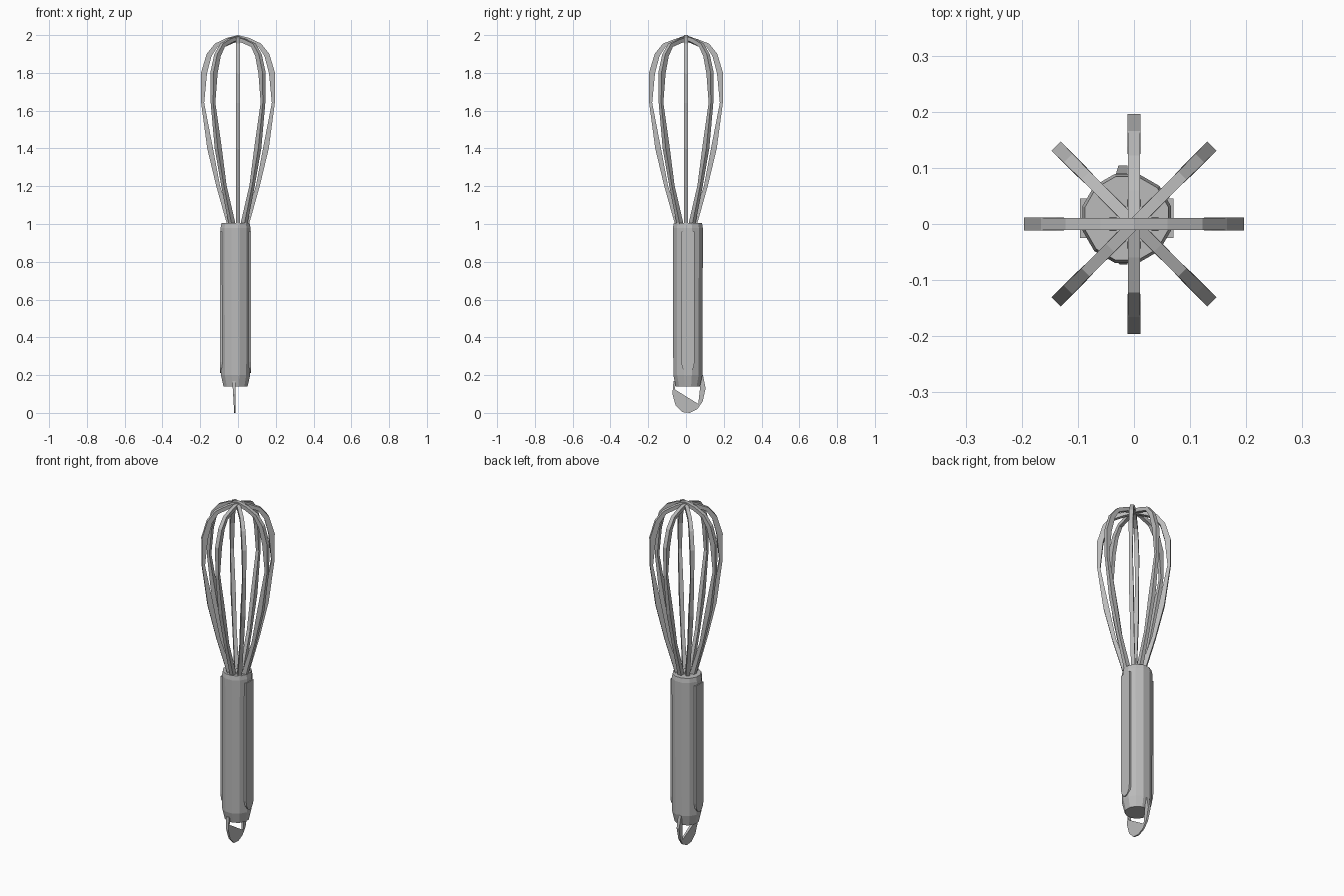
import bpy, bmesh, math
from mathutils import Matrix, Vector

cube = bpy.data.objects.get("Cube")
if cube:
    bpy.data.objects.remove(cube, do_unlink=True)

grey = bpy.data.materials.new("plain grey")
grey.use_nodes = True
colour = (0.5, 0.5, 0.5, 1)
grey.diffuse_color = colour
grey.node_tree.nodes["Principled BSDF"].inputs["Base Color"].default_value = colour


def finish(bm, name):
    bmesh.ops.recalc_face_normals(bm, faces=bm.faces)
    mesh = bpy.data.meshes.new(name)
    bm.to_mesh(mesh)
    bm.free()
    mesh.materials.append(grey)
    obj = bpy.data.objects.new(name, mesh)
    bpy.context.collection.objects.link(obj)
    return obj


def loft(rings, name):
    """Skin matching rings of points and cap both ends."""
    bm = bmesh.new()
    loops = [[bm.verts.new(p) for p in ring] for ring in rings]
    n = len(loops[0])
    for a, b in zip(loops, loops[1:]):
        for i in range(n):
            j = (i + 1) % n
            bm.faces.new((a[i], a[j], b[j], b[i]))
    bm.faces.new(loops[0])
    bm.faces.new(loops[-1])
    return finish(bm, name)


# Handle: faceted grip with a chamfered foot
CX, CY, SIDES = -0.013, 0.01, 12


def circle(r, z):
    angles = [math.tau * (i + 0.5) / SIDES for i in range(SIDES)]
    return [(CX + r * math.cos(a), CY + r * math.sin(a), z) for a in angles]


loft([circle(0.066, 0.14), circle(0.08, 0.2), circle(0.082, 0.98),
      circle(0.077, 1.005)], "handle")


# Raised grip panels with rounded lower ends, on both sides of the handle
def grip_panel(name, side):
    bm = bmesh.new()
    outline = [(CY + 0.035, 0.96), (CY - 0.035, 0.96)]
    for i in range(7):
        a = math.pi * (1 + i / 6)
        outline.append((CY + 0.035 * math.cos(a), 0.27 + 0.06 * math.sin(a)))
    x = CX + side * 0.07
    face = bm.faces.new([bm.verts.new((x, y, z)) for y, z in outline])
    ext = bmesh.ops.extrude_face_region(bm, geom=[face])
    top = [v for v in ext["geom"] if isinstance(v, bmesh.types.BMVert)]
    bmesh.ops.translate(bm, verts=top, vec=(side * 0.013, 0, 0))
    finish(bm, name)


grip_panel("left_grip_panel", 1)
grip_panel("right_grip_panel", -1)

# Hanging loop: thin plate with a three-cornered opening, narrowing downward
outer = [(0.09, 0.2), (0.104, 0.13), (0.088, 0.06), (0.06, 0.02), (0.02, 0),
         (-0.02, 0.004), (-0.055, 0.04), (-0.072, 0.1), (-0.066, 0.17)]
inner = [(-0.05, 0.17), (-0.06, 0.125), (0.065, 0.047), (0.075, 0.14), (0.07, 0.2)]
bm = bmesh.new()
face = bm.faces.new([bm.verts.new((-0.012, y, z)) for y, z in outer + inner])
ext = bmesh.ops.extrude_face_region(bm, geom=[face])
back = [v for v in ext["geom"] if isinstance(v, bmesh.types.BMVert)]
for v in back:
    v.co.x -= 0.008 + 0.06 * v.co.z
bmesh.ops.triangulate(bm, faces=[f for f in bm.faces if len(f.verts) > 4])
finish(bm, "hanging_loop")

# Wires: eight faceted strips meeting at the crown
# (outer radius, height, thickness)
profile = [(0.056, 0.99, 0.028), (0.115, 1.2, 0.02), (0.163, 1.4, 0.03),
           (0.195, 1.64, 0.016), (0.196, 1.8, 0.032), (0.166, 1.9, 0.028),
           (0.122, 1.955, 0.022), (0.06, 1.985, 0.022), (0, 2.0, 0.022)]


def wire(name, angle, lift):
    spin = Matrix.Rotation(angle, 3, "Z")
    rings = []
    for i, (r, z, thick) in enumerate(profile):
        r0, z0, _ = profile[max(i - 1, 0)]
        r1, z1, _ = profile[min(i + 1, len(profile) - 1)]
        tangent = Vector((r1 - r0, 0, z1 - z0)).normalized()
        inward = Vector((-tangent.z, 0, tangent.x)) * thick
        if i == len(profile) - 1:
            inward = Vector((0, 0, -thick))
        out = Vector((r, 0, z + lift * (i > 6)))
        half = Vector((0, 0.007 + 0.15 * min(thick, 0.03), 0))
        rings.append([spin @ p for p in (out - half, out + half,
                                         out + inward + half, out + inward - half)])
    loft(rings, name)


for k in range(8):
    wire(f"whisk_wire_{k + 1}", math.tau * k / 8, -0.003 * (k % 4))
